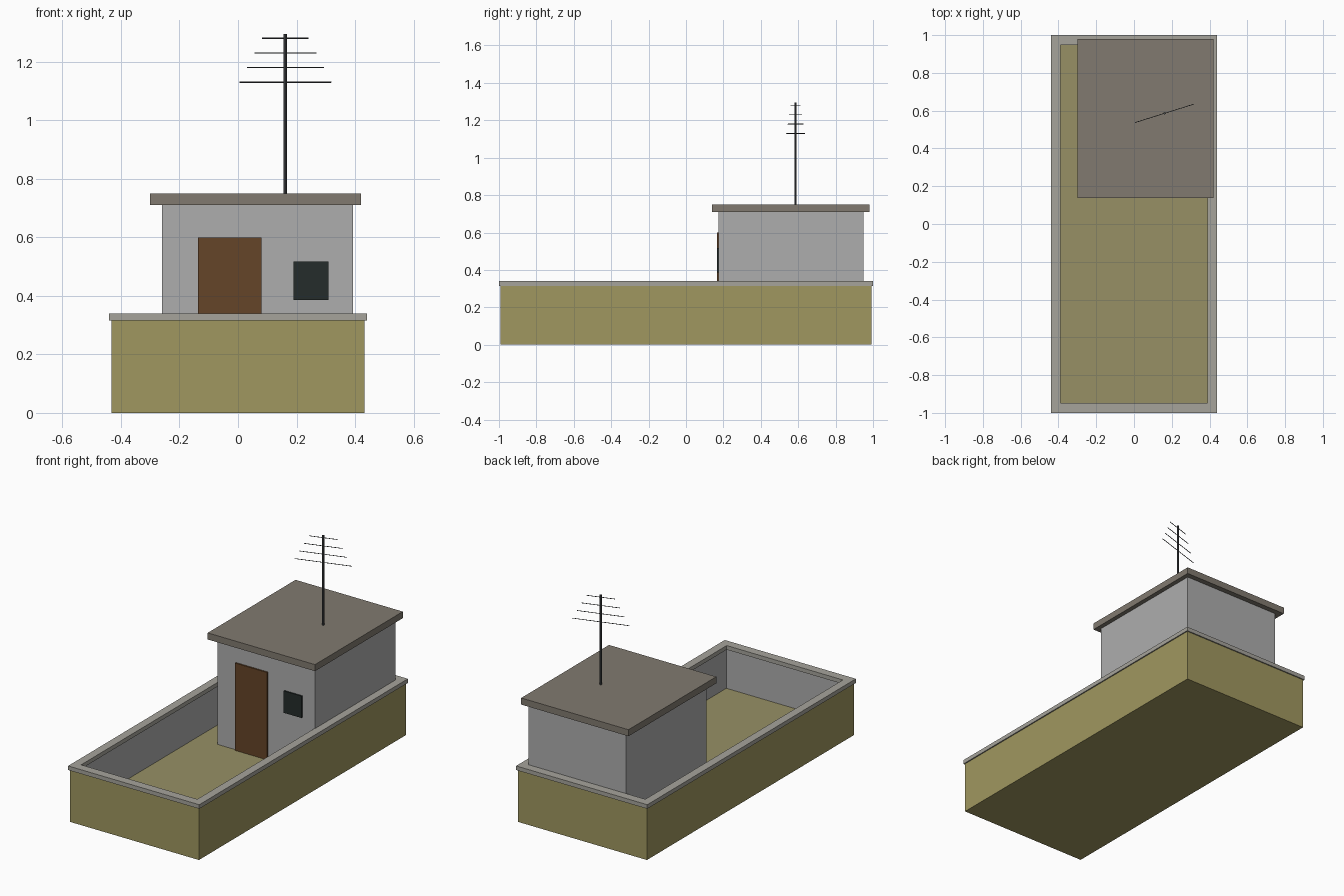
import bpy, bmesh, math
from mathutils import Vector, Matrix

if "Cube" in bpy.data.objects:
    bpy.data.objects.remove(bpy.data.objects["Cube"])


def material(name, rgb):
    m = bpy.data.materials.new(name)
    m.diffuse_color = (*rgb, 1)
    m.use_nodes = True
    m.node_tree.nodes["Principled BSDF"].inputs["Base Color"].default_value = m.diffuse_color
    return m


olive = material("olive_wall", (0.35, 0.31, 0.115))
sand = material("olive_floor", (0.31, 0.28, 0.13))
grey = material("grey_plaster", (0.42, 0.42, 0.42))
stone = material("coping_stone", (0.38, 0.37, 0.33))
taupe = material("roof_taupe", (0.22, 0.195, 0.16))
brown = material("door_brown", (0.13, 0.058, 0.021))
dark = material("window_dark", (0.018, 0.025, 0.024))
metal = material("antenna_metal", (0.06, 0.065, 0.07))


def finish(bm, name, *mats):
    bmesh.ops.recalc_face_normals(bm, faces=bm.faces)
    me = bpy.data.meshes.new(name)
    bm.to_mesh(me)
    bm.free()
    for m in mats:
        me.materials.append(m)
    ob = bpy.data.objects.new(name, me)
    bpy.context.collection.objects.link(ob)
    return ob


def box_bm(lo, hi):
    lo, hi = Vector(lo), Vector(hi)
    bm = bmesh.new()
    mat = Matrix.Translation((lo + hi) / 2) @ Matrix.Diagonal((*(hi - lo), 1))
    bmesh.ops.create_cube(bm, size=1, matrix=mat)
    return bm


def box(name, lo, hi, mat):
    return finish(box_bm(lo, hi), name, mat)


def rod(name, a, b, r, sides, mat):
    a, b = Vector(a), Vector(b)
    d = b - a
    bm = bmesh.new()
    m = Matrix.Translation((a + b) / 2) @ d.to_track_quat('Z', 'Y').to_matrix().to_4x4()
    bmesh.ops.create_cone(bm, cap_ends=True, segments=sides, radius1=r, radius2=r,
                          depth=d.length, matrix=m)
    return finish(bm, name, mat)


# Yard: solid block whose top is inset and sunk down to the floor
FLOOR = 0.07
bm = box_bm((-0.433, -0.993, 0), (0.433, 0.993, 0.315))
top = max(bm.faces, key=lambda f: f.calc_center_median().z)
bmesh.ops.inset_region(bm, faces=[top], thickness=0.04)
ext = bmesh.ops.extrude_discrete_faces(bm, faces=[top])
floor = ext["faces"][0]
for v in floor.verts:
    v.co.z = FLOOR
for e in floor.edges:
    for f in e.link_faces:
        f.material_index = 1
floor.material_index = 2
finish(bm, "yard_base", olive, grey, sand)

# Coping: rectangular ring capping the yard wall
bm = bmesh.new()
loops = []
for x, y, z in ((0.44, 1, 0.315), (0.44, 1, 0.34), (0.39, 0.947, 0.34), (0.39, 0.947, 0.315)):
    loops.append([bm.verts.new((sx * x, sy * y, z))
                  for sx, sy in ((-1, -1), (1, -1), (1, 1), (-1, 1))])
for i in range(4):
    a, b = loops[i], loops[(i + 1) % 4]
    for j in range(4):
        k = (j + 1) % 4
        bm.faces.new((a[j], a[k], b[k], b[j]))
finish(bm, "wall_coping", stone)

# Cabin with roof slab, door and window
box("cabin_walls", (-0.26, 0.175, FLOOR), (0.393, 0.948, 0.71), grey)
box("roof_slab", (-0.30, 0.138, 0.71), (0.42, 0.98, 0.75), taupe)
box("door", (-0.137, 0.166, FLOOR), (0.08, 0.176, 0.60), brown)
box("window", (0.19, 0.167, 0.385), (0.31, 0.176, 0.518), dark)

# Antenna: mast with four shrinking crossbars
MX, MY = 0.162, 0.586
rod("antenna_mast", (MX, MY, 0.745), (MX, MY, 1.295), 0.006, 8, metal)
direction = Vector((math.cos(math.radians(17.4)), math.sin(math.radians(17.4)), 0))
for i in range(4):
    c = Vector((MX, MY, 1.13 + 0.05 * i))
    half = direction * (0.164 - 0.027 * i)
    rod(f"antenna_bar_{i + 1}", c - half, c + half, 0.002, 6, metal)
